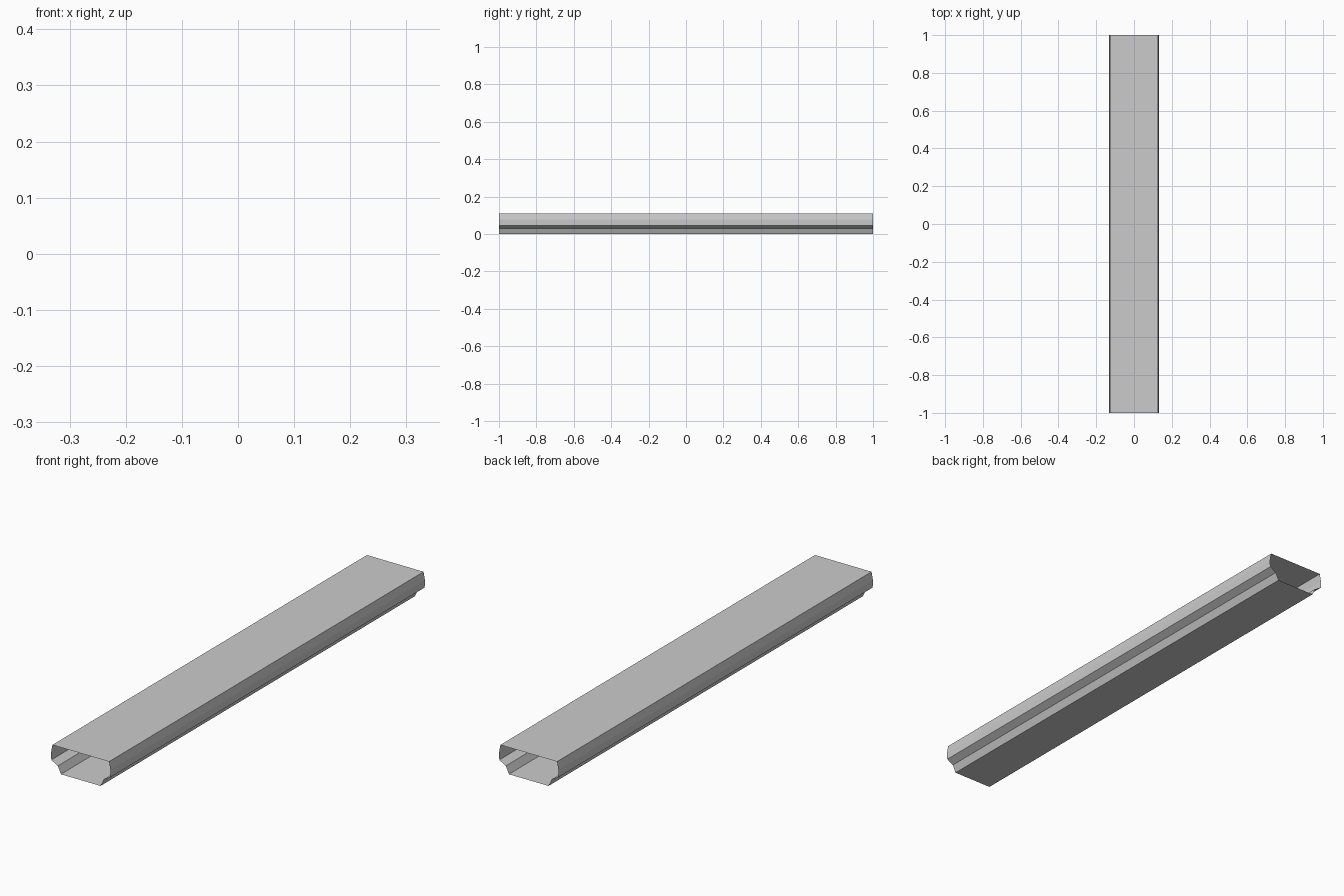
import bpy, bmesh

if "Cube" in bpy.data.objects:
    bpy.data.objects.remove(bpy.data.objects["Cube"])

# Right half of the open tube's cross-section (x, z), top to bottom
half = [(0.126, 0.108), (0.132, 0.076), (0.131, 0.046), (0.102, 0.03), (0.088, 0.0)]
profile = half + [(-x, z) for x, z in reversed(half)]

# Thin-walled rail: closed profile swept along y, both ends open
bm = bmesh.new()
front = [bm.verts.new((x, -1, z)) for x, z in profile]
back = [bm.verts.new((x, 1, z)) for x, z in profile]
n = len(profile)
for i in range(n):
    j = (i + 1) % n
    bm.faces.new((front[i], back[i], back[j], front[j]))

# Point every wall outward from the tube's axis
for f in bm.faces:
    f.normal_update()
    c = f.calc_center_median()
    if f.normal.x * c.x + f.normal.z * (c.z - 0.055) < 0:
        f.normal_flip()

mesh = bpy.data.meshes.new("hollow_rail")
bm.to_mesh(mesh)
bm.free()
rail = bpy.data.objects.new("hollow_rail", mesh)
bpy.context.collection.objects.link(rail)
